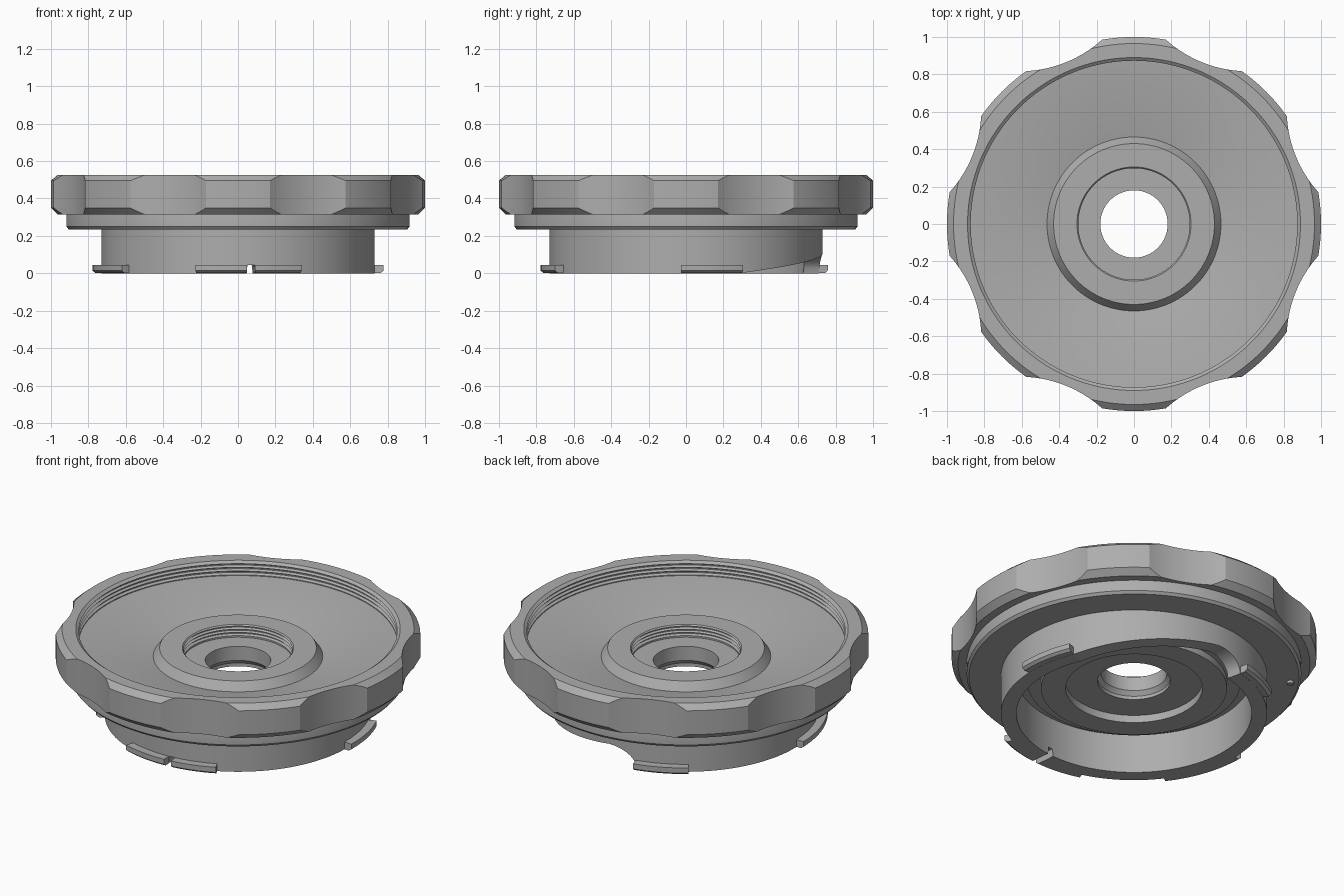
import bpy, bmesh
from math import sin, cos, pi, radians, sqrt

if "Cube" in bpy.data.objects:
    bpy.data.objects.remove(bpy.data.objects["Cube"])

GREY = (0.42, 0.42, 0.42, 1)
metal = bpy.data.materials.new("satin_grey")
metal.use_nodes = True
metal.diffuse_color = GREY
metal.node_tree.nodes["Principled BSDF"].inputs["Base Color"].default_value = GREY


def finish(name, bm):
    bmesh.ops.recalc_face_normals(bm, faces=bm.faces)
    mesh = bpy.data.meshes.new(name)
    bm.to_mesh(mesh)
    bm.free()
    obj = bpy.data.objects.new(name, mesh)
    obj.data.materials.append(metal)
    bpy.context.collection.objects.link(obj)
    return obj


def select(obj):
    bpy.ops.object.select_all(action="DESELECT")
    obj.select_set(True)
    bpy.context.view_layer.objects.active = obj


def smooth(obj):
    select(obj)
    bpy.ops.object.shade_smooth_by_angle(angle=radians(25))


def sweep(name, section, start=0, end=360, steps=144):
    """Turn a closed (r, z) section about z; section is a function of the angle."""
    bm = bmesh.new()
    full = end - start == 360
    rings = []
    for i in range(steps if full else steps + 1):
        deg = start + (end - start) * i / steps
        a = radians(deg)
        rings.append([bm.verts.new((r * cos(a), r * sin(a), z)) for r, z in section(deg)])
    n = len(rings[0])
    for i in range(steps):
        p, q = rings[i], rings[(i + 1) % len(rings)]
        for j in range(n):
            k = (j + 1) % n
            bm.faces.new((p[j], q[j], q[k], p[k]))
    if not full:
        bm.faces.new(rings[0])
        bm.faces.new(rings[-1])
    return finish(name, bm)


def thread(radius, depth, top, bottom, count):
    """Zigzag section of a ridged bore, running downwards."""
    pitch = (top - bottom) / count
    points = []
    for i in range(count):
        z = top - i * pitch
        points += [(radius, z), (radius + depth, z - pitch * 0.35),
                   (radius + depth, z - pitch * 0.65)]
    return points + [(radius, bottom)]


# Scalloped grip ring with a ridged bore
grip_section = ([(0.91, 0.315), (0.965, 0.315), (1.0, 0.35), (1.0, 0.495),
                 (0.965, 0.525), (0.89, 0.525)]
                + thread(0.873, 0.014, 0.512, 0.445, 3) + [(0.873, 0.40)])
grip = sweep("grip_ring", lambda d: grip_section, steps=192)

for i in range(8):
    a = radians(22.5 + 45 * i)
    bpy.ops.mesh.primitive_cylinder_add(
        vertices=160, radius=0.657, depth=1,
        location=(1.595 * cos(a), 1.595 * sin(a), 0.4))
    cutter = bpy.context.object
    cutter.hide_render = True
    select(grip)
    mod = grip.modifiers.new("scallop", "BOOLEAN")
    mod.operation = "DIFFERENCE"
    mod.solver = "EXACT"
    mod.object = cutter
    bpy.ops.object.modifier_apply(modifier=mod.name)
    bpy.data.objects.remove(cutter)
smooth(grip)

# Dished body: flange, dish, raised boss, threaded bore and stepped underside
body_section = ([(0.905, 0.235), (0.918, 0.25), (0.918, 0.33), (0.89, 0.44),
                 (0.87, 0.44), (0.465, 0.36), (0.43, 0.41), (0.305, 0.41)]
                + thread(0.298, 0.014, 0.402, 0.345, 3)
                + [(0.298, 0.335), (0.18, 0.335), (0.18, 0.25), (0.2, 0.225),
                   (0.2, 0.205), (0.375, 0.205), (0.375, 0.16), (0.51, 0.16),
                   (0.51, 0.2), (0.585, 0.2), (0.585, 0.235)])
smooth(sweep("dished_body", lambda d: body_section))


# Mount collar whose lower edge has a ramped opening and a narrow slot
def collar_bottom(deg):
    if 23 < deg < 90:
        return 0.0016 * (deg - 23)
    if 90 <= deg < 103:
        return 0.107 * sqrt(1 - ((deg - 90) / 13) ** 2)
    return 0.045 if 273.6 < deg < 276.8 else 0


def collar_section(deg):
    low = collar_bottom(deg)
    return [(0.645, low), (0.73, low), (0.73, 0.245), (0.645, 0.245)]


smooth(sweep("mount_collar", collar_section, steps=720))

# Bayonet tabs, chamfered underneath
tab_section = [(0.70, 0.001), (0.762, 0.001), (0.778, 0.014), (0.778, 0.045), (0.70, 0.045)]
for name, start, end in (("right_tab", -2, 23), ("back_tab", 103, 126), ("left_tab", 181, 217),
                         ("front_tab_a", 253, 273.6), ("front_tab_b", 276.8, 296)):
    smooth(sweep(name, lambda d: tab_section, start, end, 24))

# Small locating pin under the flange
bm = bmesh.new()
bmesh.ops.create_cone(bm, cap_ends=True, segments=20, radius1=0.018, radius2=0.022, depth=0.03)
pin = finish("locating_pin", bm)
pin.location = (0.86 * cos(radians(144)), 0.86 * sin(radians(144)), 0.235)
smooth(pin)
